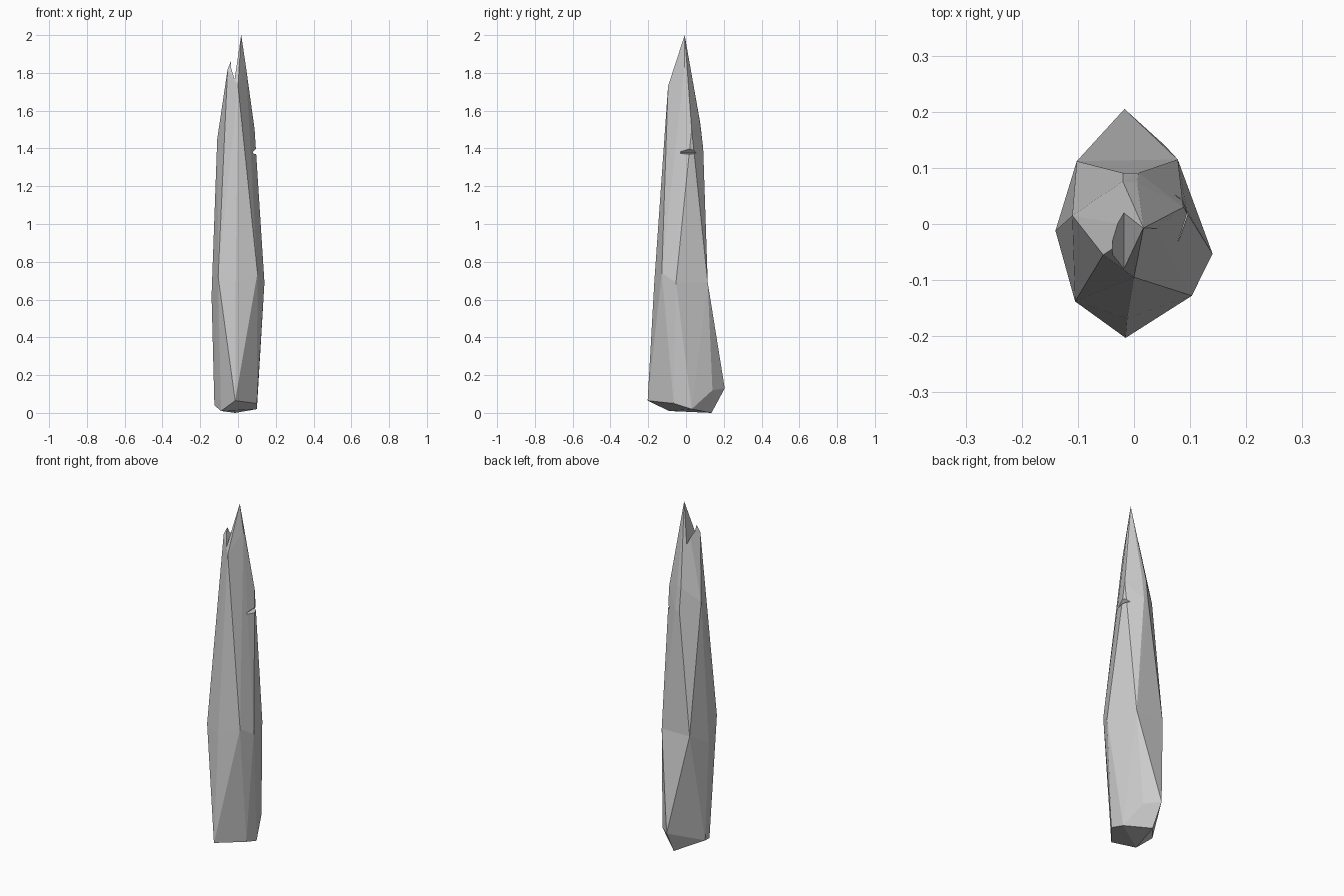
import bpy, bmesh

if "Cube" in bpy.data.objects:
    bpy.data.objects.remove(bpy.data.objects["Cube"])

# Cross-section points of the shard
base = [(-.015, -.203, .065), (.10, -.065, .05), (-.09, -.09, .01), (-.125, 0, .04),
        (.10, .03, .02), (-.015, .135, 0), (.055, .14, .12), (-.017, .205, .13)]
waist = [(-.105, -.138, .72), (-.012, -.168, .69), (.103, -.128, .74), (.14, -.053, .69),
         (.078, .115, .69), (-.102, .112, .69), (-.14, -.012, .62)]
upper = [(0, -.095, 1.73), (-.055, -.055, 1.82), (-.11, .015, 1.45), (-.02, .091, 1.4),
         (.008, .091, 1.4), (-.02, .076, 1.53), (.006, .073, 1.54), (.094, .025, 1.36),
         (.088, .03, 1.5), (.041, -.008, 1.84), (.017, -.007, 2)]


def finish(bm, name):
    bmesh.ops.recalc_face_normals(bm, faces=bm.faces)
    mesh = bpy.data.meshes.new(name)
    bm.to_mesh(mesh)
    bm.free()
    ob = bpy.data.objects.new(name, mesh)
    bpy.context.collection.objects.link(ob)
    return ob


def half(bm, points):
    """Hull of the waist plus one end, left open at the waist."""
    verts = [bm.verts.new(p) for p in waist + points]
    ring = set(verts[:len(waist)])
    bmesh.ops.convex_hull(bm, input=verts)
    caps = [f for f in bm.faces if all(v in ring for v in f.verts)]
    bmesh.ops.delete(bm, geom=caps, context='FACES')


def notch(name, profile, y0, y1):
    """Prism cutter from an x-z profile."""
    bm = bmesh.new()
    face = bm.faces.new([bm.verts.new((x, y0, z)) for x, z in profile])
    ext = bmesh.ops.extrude_face_region(bm, geom=[face])['geom']
    moved = [g for g in ext if isinstance(g, bmesh.types.BMVert)]
    bmesh.ops.translate(bm, verts=moved, vec=(0, y1 - y0, 0))
    ob = finish(bm, name)
    ob.hide_render = True
    ob.hide_set(True)
    return ob


# Shard body: flared lower half and tapering upper half
bm = bmesh.new()
half(bm, base)
half(bm, upper)
bmesh.ops.remove_doubles(bm, verts=bm.verts, dist=1e-4)
loose = [v for v in bm.verts if not v.link_faces]
bmesh.ops.delete(bm, geom=loose, context='VERTS')
bmesh.ops.holes_fill(bm, edges=[e for e in bm.edges if e.is_boundary], sides=0)
shard = finish(bm, "shard")

# Split at the tip and chip on the right edge
cutters = [notch("tip_split", [(-.038, 1.83), (-.018, 1.765), (.0165, 2), (-.04, 2.03)], -.3, .3),
           notch("edge_chip", [(.07, 1.375), (.12, 1.365), (.12, 1.42)], -.03, .065)]
for c in cutters:
    mod = shard.modifiers.new(c.name, 'BOOLEAN')
    mod.operation = 'DIFFERENCE'
    mod.solver = 'EXACT'
    mod.object = c
bpy.context.view_layer.objects.active = shard
shard.select_set(True)
for c in cutters:
    bpy.ops.object.modifier_apply(modifier=c.name)
    bpy.data.objects.remove(c)
